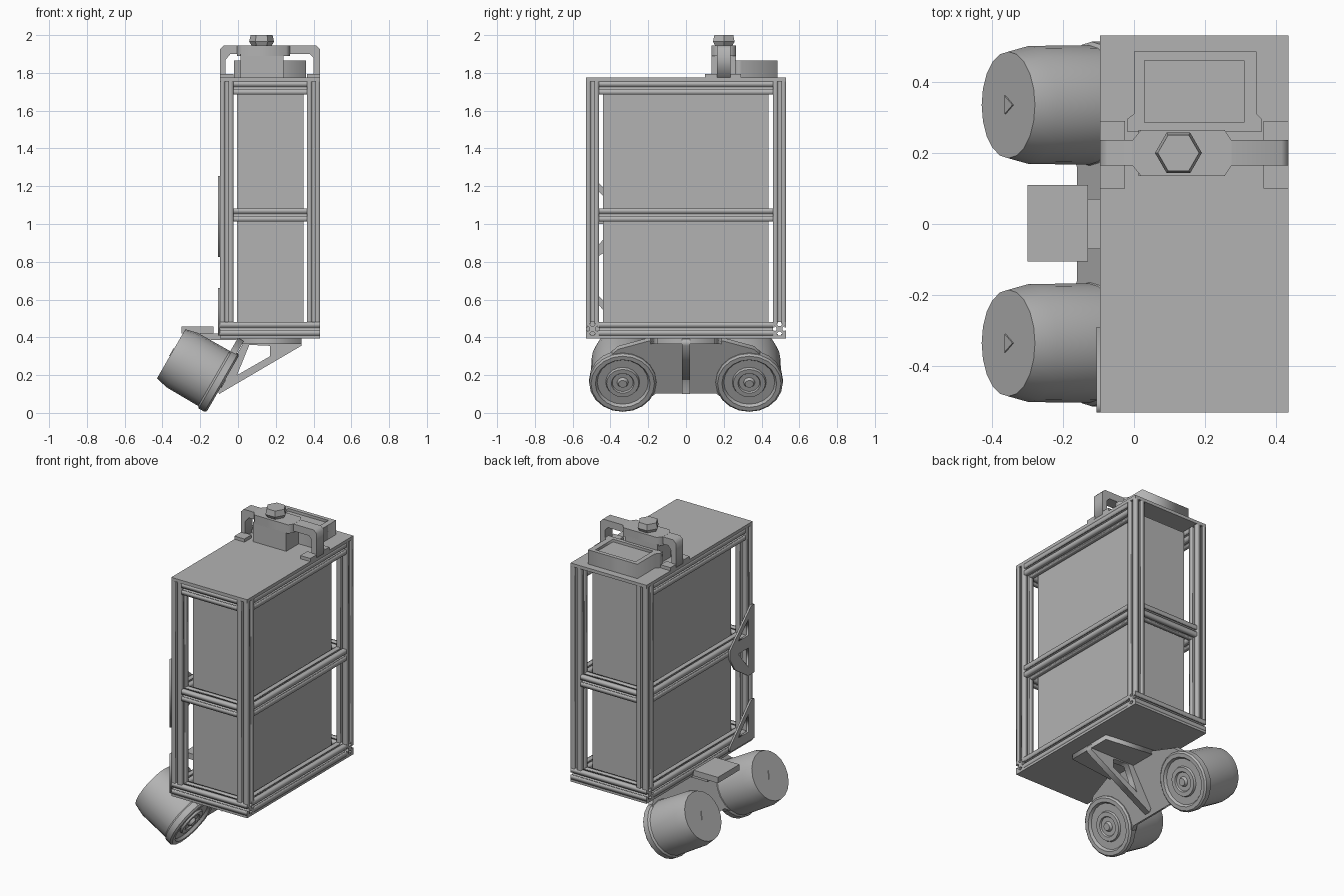
import bpy, bmesh, math
from mathutils import Matrix, Vector

cube = bpy.data.objects.get("Cube")
if cube:
    bpy.data.objects.remove(cube, do_unlink=True)

GREY = (0.45, 0.45, 0.45, 1)
grey = bpy.data.materials.new("plain grey")
grey.use_nodes = True
grey.diffuse_color = GREY
grey.node_tree.nodes["Principled BSDF"].inputs["Base Color"].default_value = GREY

X, Y, Z = Vector((1, 0, 0)), Vector((0, 1, 0)), Vector((0, 0, 1))


def frame(u, v, origin):
    """Matrix that maps local x, y to u, v and local z to their normal."""
    m = Matrix((u, v, u.cross(v))).transposed().to_4x4()
    m.translation = Vector(origin)
    return m


def add_mesh(name, bm, matrix=None):
    mesh = bpy.data.meshes.new(name)
    bmesh.ops.recalc_face_normals(bm, faces=bm.faces)
    bm.to_mesh(mesh)
    bm.free()
    ob = bpy.data.objects.new(name, mesh)
    bpy.context.collection.objects.link(ob)
    mesh.materials.append(grey)
    if matrix:
        ob.matrix_world = matrix
    return ob


def box(name, x, y, z):
    bm = bmesh.new()
    bmesh.ops.create_cube(bm, size=1)
    for v in bm.verts:
        v.co = [a + (b - a) * (c + 0.5) for (a, b), c in zip((x, y, z), v.co)]
    return add_mesh(name, bm)


def prism(name, loops, thickness, matrix):
    """Extrude an outline, with optional hole loops, to both sides."""
    curve = bpy.data.curves.new(name, "CURVE")
    curve.dimensions = "2D"
    curve.fill_mode = "BOTH"
    curve.extrude = thickness / 2
    for loop in loops:
        spline = curve.splines.new("POLY")
        spline.points.add(len(loop) - 1)
        for p, co in zip(spline.points, loop):
            p.co = (*co, 0, 1)
        spline.use_cyclic_u = True
    temp = bpy.data.objects.new(name, curve)
    mesh = bpy.data.meshes.new_from_object(temp)
    bpy.data.objects.remove(temp)
    bm = bmesh.new()
    bm.from_mesh(mesh)
    bpy.data.meshes.remove(mesh)
    bmesh.ops.remove_doubles(bm, verts=bm.verts, dist=1e-5)
    return add_mesh(name, bm, matrix)


def lathe(name, profile, steps, matrix):
    bm = bmesh.new()
    vs = [bm.verts.new((r, 0, z)) for r, z in profile]
    es = [bm.edges.new(p) for p in zip(vs, vs[1:])]
    bmesh.ops.spin(bm, geom=vs + es, axis=Z, cent=(0, 0, 0), angle=math.tau,
                   steps=steps, use_merge=True)
    bmesh.ops.remove_doubles(bm, verts=bm.verts, dist=1e-5)
    return add_mesh(name, bm, matrix)


# Slotted extrusion cross-section
H = 0.035
side = [(H, -H), (H, -.008), (H - .008, -.008), (H - .008, -.016), (H - .02, -.006)]
side += [(a, -b) for a, b in reversed(side[1:])]
SLOTTED = []
for k in range(4):
    c, s = ((1, 0), (0, 1), (-1, 0), (0, -1))[k]
    SLOTTED += [(c * a - s * b, s * a + c * b) for a, b in side]


def rail(name, axis, centre, length):
    u, v = {"x": (Y, Z), "y": (Z, X), "z": (X, Y)}[axis]
    prism(name, [SLOTTED], length, frame(u, v, centre))


# Frame posts and rails
XL, XR, YE = -0.06, 0.40, 0.495
XC = (XL + XR) / 2
LOW, MID, TOP = 0.445, 1.048, 1.72
for x, sx in ((XL, "right"), (XR, "left")):
    for y, sy in ((-YE, "front"), (YE, "back")):
        rail(f"{sy}_{sx}_post", "z", (x, y, (LOW + H + TOP + H) / 2), TOP - LOW)
    for z, level in ((LOW, "lower"), (MID, "middle"), (TOP, "upper")):
        rail(f"{sx}_{level}_rail", "y", (x, 0, z), 2 * (YE - H))
for y, sy in ((-YE, "front"), (YE, "back")):
    rail(f"{sy}_lower_rail", "x", (XC, y, LOW), XR - XL + 2 * H)
    rail(f"{sy}_middle_rail", "x", (XC, y, MID), XR - XL - 2 * H)
rail("front_upper_rail", "x", (XC, -YE, TOP), XR - XL - 2 * H)

# Cabinet body and cover plates
box("cabinet", (-0.005, 0.347), (-0.44, 0.437), (0.41, 1.73))
box("top_plate", (-0.095, 0.435), (-0.53, 0.53), (1.755, 1.775))
box("base_plate", (-0.095, 0.435), (-0.53, 0.53), (0.395, 0.41))

# Gusset plates on the right side
gusset = frame(Y, Z, (-0.1, 0, 0))
prism("middle_gusset", [
    [(-.53, .825), (-.47, .825), (-.34, .91), (-.29, .99), (-.29, 1.05), (-.5, 1.255), (-.53, 1.255)],
    [(-.47, 1.08), (-.37, 1.08), (-.47, 1.18)],
    [(-.47, .88), (-.37, 1.0), (-.47, 1.0)]], 0.012, gusset)
prism("lower_gusset", [
    [(-.53, .41), (-.29, .41), (-.29, .44), (-.5, .66), (-.53, .66)],
    [(-.47, .47), (-.37, .47), (-.47, .58)]], 0.012, gusset)

# Tray on the roof, with a raised rim
prism("tray_rim", [
    [(-.02, .26), (.36, .26), (.36, .295), (.345, .31), (.345, .485), (0, .485), (0, .31), (-.02, .295)],
    [(.03, .285), (.31, .285), (.31, .46), (.03, .46)]], 0.09, frame(X, Y, (0, 0, 1.82)))
box("tray_floor", (0.03, 0.31), (0.285, 0.46), (1.775, 1.848))

# Carrying handle with its feet, core and knob
prism("handle", [
    [(-.095, 1.775), (-.065, 1.775), (-.065, 1.87), (-.04, 1.9), (.38, 1.9), (.4, 1.88), (.4, 1.775),
     (.435, 1.775), (.435, 1.925), (.415, 1.945), (-.075, 1.945), (-.095, 1.925)]],
    0.072, frame(X, Z, (0, 0.2, 0)))
prism("handle_plate", [
    [(-.005, .165), (.02, .135), (.255, .135), (.275, .165), (.275, .235), (.255, .265), (.02, .265), (-.005, .235)]],
    0.055, frame(X, Y, (0, 0, 1.918)))
box("handle_core", (0.012, 0.242), (0.135, 0.265), (1.775, 1.9))
for x0, sx in ((-0.095, "right"), (0.365, "left")):
    box(f"{sx}_front_foot", (x0, x0 + .07), (0.1, 0.17), (1.775, 1.795))
    box(f"{sx}_back_foot", (x0, x0 + .07), (0.23, 0.29), (1.775, 1.795))
lathe("knob", [(0, 0), (.05, 0), (.066, .025), (.058, .06), (0, .06)], 6,
      Matrix.Translation((0.125, 0.2, 1.94)))

# Tilted drums: local z runs along the drum axis, local x up the slope
tilt = math.radians(30)
slope = Vector((math.sin(tilt), 0, math.cos(tilt)))
BASE = Vector((-0.08, 0, 0.155))
for y, sy in ((-0.335, "front"), (0.335, "back")):
    m = frame(slope, Y, BASE + y * Y)
    drum = lathe(f"{sy}_drum", [
        (0, -.005), (.022, -.005), (.03, .012), (.055, .012), (.06, .003), (.085, .003), (.09, .016),
        (.135, .016), (.145, 0), (.168, 0), (.178, .01), (.178, .045), (.168, .055),
        (.166, .25), (.15, .316), (0, .316)], 20, m)
    bpy.context.view_layer.objects.active = drum
    bpy.ops.object.select_all(action="DESELECT")
    drum.select_set(True)
    bpy.ops.object.shade_smooth_by_angle(angle=math.radians(25))
    lathe(f"{sy}_drum_mark", [(.03, .316), (.03, .32), (0, .32)], 3, m)

# Sloping plate joining the drums
half = [(-.07, .16), (-.13, .23), (-.13, .3), (.14, .42), (.2, .36), (.25, .2)]
joint = half + [(a, -b) for a, b in reversed(half)]
prism("joining_plate", [joint], 0.035, frame(slope, Y, BASE + Vector((-.03, 0, .017))))

# Mounting bracket under the base
prism("bracket_rib", [
    [(.335, .39), (.335, .355), (-.1, .1), (-.11, .13), (.04, .39)],
    [(.06, .36), (.17, .355), (.17, .3), (-.005, .2)]], 0.04, frame(X, Z, (0, 0, 0)))
prism("bracket_flange", [[(0, -.19), (.335, -.15), (.335, .15), (0, .19)]],
      0.03, frame(X, Y, (0, 0, 0.38)))

# Connector box between the drums
box("connector_box", (-0.3, -0.13), (-0.105, 0.11), (0.42, 0.457))
box("connector_support", (-0.2, 0.02), (-0.07, 0.07), (0.385, 0.42))
